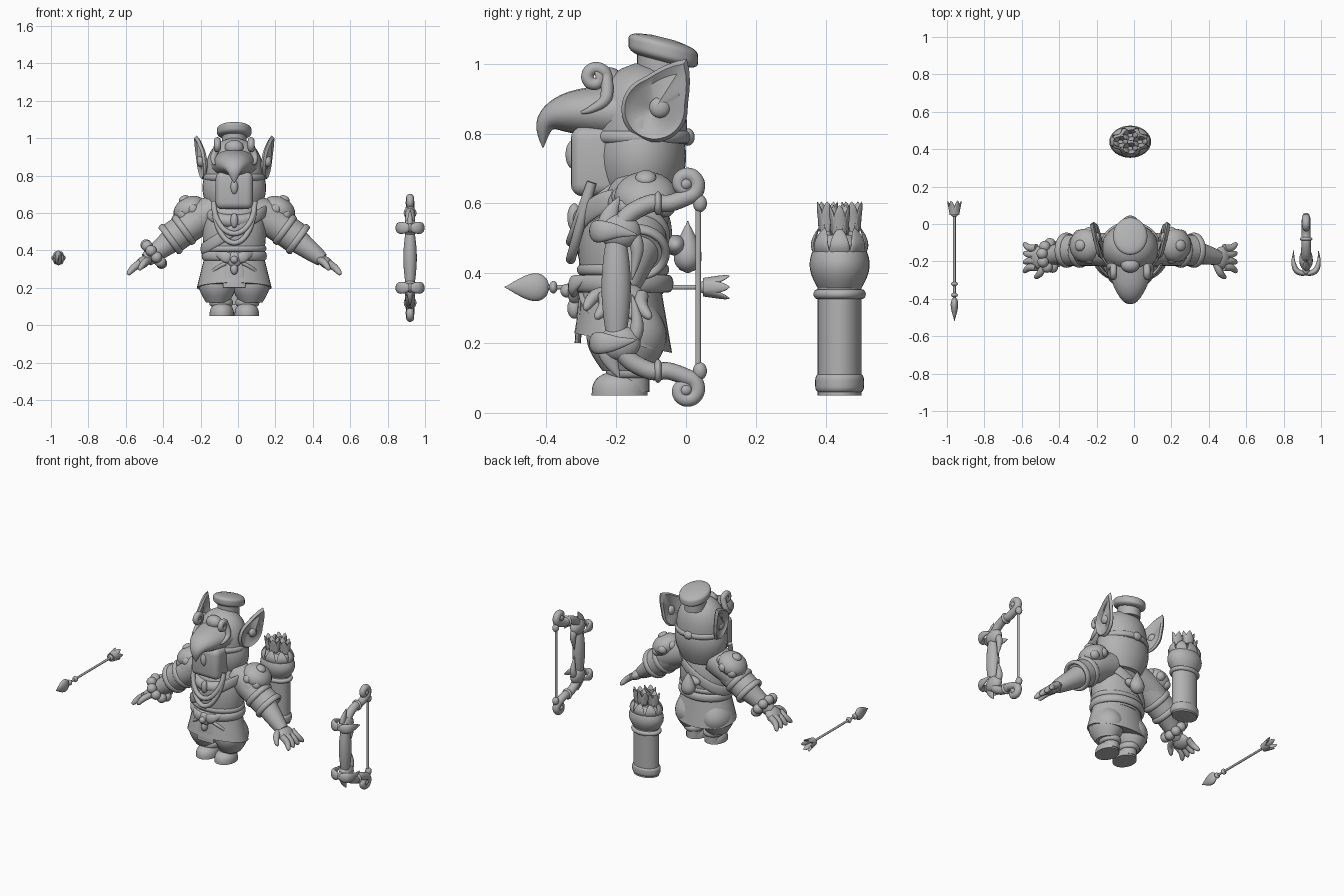
import bpy, bmesh, math
from math import pi, tau, sin, cos
from mathutils import Vector, Matrix

cube = bpy.data.objects.get("Cube")
if cube:
    bpy.data.objects.remove(cube, do_unlink=True)

shade = (.45, .45, .45, 1)
clay = bpy.data.materials.new("grey_clay")
clay.use_nodes = True
clay.diffuse_color = shade
clay.node_tree.nodes["Principled BSDF"].inputs["Base Color"].default_value = shade

X, Y, Z = Vector((1, 0, 0)), Vector((0, 1, 0)), Vector((0, 0, 1))


def move(x, y, z):
    return Matrix.Translation((x, y, z))


def turn(angle, axis):
    return Matrix.Rotation(angle, 4, axis)


def scale(x, y, z):
    return Matrix.Diagonal((x, y, z, 1))


# Where each group of parts is centred
FIGURE = move(-.02, -.18, 0)
HEAD = move(-.02, -.13, .86)
QUIVER = move(-.02, .44, .05) @ scale(1.3, 1, 1)
ARROW = move(-.96, -.2, .36) @ turn(-pi / 2, "X")
BOW = move(.92, 0, .36)
SIDES = (("right", scale(-1, 1, 1)), ("left", scale(1, 1, 1)))


# Thickness rules along a part, from its start at t = 0 to its end at t = 1
def even(t):
    return 1


def taper(t):
    return 1 - t / 2


def spike(t):
    return max(.02, 1 - t)


def barrel(t):
    return .6 + .4 * sin(pi * t)


def dome(t):
    return max(.02, 1 - t ** 3) ** .5


def blob(t):
    return max(.1, 1 - (2 * t - 1) ** 4) ** .5


def leaf(t):
    return max(.03, sin(pi * t ** .6))


def bud(t):
    return leaf(1 - t)


def petal(t):
    return max(.03, cos(pi / 2 * t * t))


def chest(t):
    return .88 + .4 * t - .75 * t ** 3


def finish(name, group, bm):
    bm.transform(group)
    bmesh.ops.recalc_face_normals(bm, faces=bm.faces)
    mesh = bpy.data.meshes.new(name)
    bm.to_mesh(mesh)
    bm.free()
    mesh.materials.append(clay)
    mesh.polygons.foreach_set("use_smooth", [True] * len(mesh.polygons))
    mesh.set_sharp_from_angle(angle=pi / 4)
    ob = bpy.data.objects.new(name, mesh)
    bpy.context.scene.collection.objects.link(ob)


def skin(name, group, rings, closed=False):
    bm = bmesh.new()
    rows = [[bm.verts.new(p) for p in ring] for ring in rings]
    for a, b in zip(rows, rows[1:] + rows[:1] if closed else rows[1:]):
        for j in range(len(a)):
            bm.faces.new((a[j - 1], a[j], b[j], b[j - 1]))
    if not closed:
        bm.faces.new(rows[0])
        bm.faces.new(rows[-1])
    finish(name, group, bm)


def around(count):
    return [tau * k / count for k in range(count)]


def spline(points, closed, steps=6):
    pts, n, out = [Vector(p) for p in points], len(points), []
    for i in range(n if closed else n - 1):
        a, b, c, d = (pts[j % n if closed else min(max(j, 0), n - 1)] for j in range(i - 1, i + 3))
        for t in (k / steps for k in range(steps)):
            out.append(b + (c - a) * t / 2 + (a - b * 2.5 + c * 2 - d / 2) * t ** 2
                       + (b * 3 - a - c * 3 + d) * t ** 3 / 2)
    return out if closed else out + [pts[-1]]


def tube(name, group, points, radius, shape=even, flat=1, up=X, closed=False):
    """Sweep along points; flat scales the section in the direction of up."""
    path, rings = spline(points, closed), []
    last = len(path) - 1
    for i, p in enumerate(path):
        ahead = path[(i + 1) % len(path) if closed else min(i + 1, last)]
        back = path[i - 1 if closed else max(i - 1, 0)]
        along = (ahead - back).normalized()
        side = along.cross(up).normalized()
        r = radius * shape(i / last)
        rings.append([p + r * (side * cos(a) + side.cross(along) * sin(a) * flat) for a in around(20)])
    skin(name, group, rings, closed)


def loft(name, group, low, high, rx, ry, shape=even, x=0, y=0, slope=0, steps=16):
    """Upright oval solid whose thickness follows the shape rule."""
    rings = []
    for t in (k / steps for k in range(steps + 1)):
        r, z = shape(t), low + (high - low) * t
        rings.append([(x + r * rx * cos(a), y + r * ry * sin(a), z + slope * r * ry * sin(a)) for a in around(32)])
    skin(name, group, rings)


def ring(name, group, z, rx, ry, thick, tall, lean=0, slope=0):
    points = [(rx * cos(a), ry * sin(a), z + lean * rx * cos(a) + slope * ry * sin(a)) for a in around(16)]
    tube(name, group, points, thick, flat=tall / thick, up=Z, closed=True)


def ball(name, group, at, size):
    bm = bmesh.new()
    bmesh.ops.create_uvsphere(bm, u_segments=24, v_segments=16, radius=1, matrix=move(*at) @ scale(*size))
    finish(name, group, bm)


def petals(name, group, count, radius, height, width, flare):
    for a in around(count):
        out, thin = Vector((cos(a), sin(a), 0)), .008
        points = [out * radius * .7, out * radius + Z * height / 2, out * radius * flare + Z * height]
        tube(name, group, points, thin, petal, width / thin, Z.cross(out))


def spiral(x, y, z, size, start):
    turns = [(start + k * pi / 4, size * (1 - k / 13)) for k in range(11)]
    return [(x, y + r * cos(a), z + r * sin(a)) for a, r in turns]


# Torso, skirt and belt
loft("torso", FIGURE, .34, .68, .17, .13, chest)
loft("skirt", FIGURE, .2, .4, .2, .14, lambda t: 1 - t / 4, slope=-.2)
ring("belt", FIGURE, .37, .16, .13, .014, .025)
ring("sash_roll", FIGURE, .41, .16, .12, .012, .016)
ring("shoulder_strap", FIGURE, .51, .17, .13, .01, .03, lean=.6)
ball("buckle", FIGURE, (0, -.14, .35), (.04, .02, .04))
ball("buckle_gem", FIGURE, (0, -.16, .35), (.02, .02, .02))
ball("buckle_drop", FIGURE, (0, -.14, .3), (.02, .02, .03))
tube("front_cloth", FIGURE, [(0, -.12, .35), (0, -.13, .2)], .06, lambda t: barrel(t / 2), .15, Y)
loft("pouch", FIGURE, .4, .55, .045, .04, leaf, y=.185)
ball("pouch_clasp", FIGURE, (0, .15, .48), (.06, .03, .03))

# Collar and necklaces
ring("collar", FIGURE, .6, .12, .11, .035, .035, slope=.4)
for drop in (.17, .22):
    arc = [pi + pi * k / 8 for k in range(9)]
    tube("necklace", FIGURE, [(.11 * cos(a), -.09 + .06 * sin(a), .66 + drop * sin(a)) for a in arc], .014, up=Y)
ball("pendant", FIGURE, (0, -.14, .56), (.02, .02, .04))

for side, flip in SIDES:
    # Belt trimmings, legs and feet
    half = FIGURE @ flip
    tube("skirt_edge", half, [(0, -.12, .35), (.1, -.1, .3), (.19, 0, .2)], .01, up=Y)
    tube("buckle_wing", half, [(.01, -.14, .35), (.06, -.14, .37), (.11, -.1, .39)], .03, leaf, .5, Y)
    loft(side + "_trouser", half, .12, .32, .1, .115, barrel, x=.09, y=.01)
    ring(side + "_trouser_cuff", half @ move(.07, .02, 0), .12, .05, .055, .014, .02)
    loft(side + "_foot", half, .05, .12, .065, .08, dome, x=.067, y=-.01)
    loft(side + "_ankle", half, .06, .14, .05, .055, x=.067, y=.02)

    # Sleeve, shoulder pad and forearm
    tube(side + "_sleeve", half, [(.1, .04, .61), (.23, .045, .55), (.35, .04, .45)], .09, dome, up=Y)
    tube(side + "_upper_sleeve", half, [(.15, .04, .59), (.34, .04, .46)], .085, up=Y)
    tube(side + "_forearm", half, [(.3, .04, .48), (.47, 0, .35)], .075, taper, up=Y)
    for x, z in ((.27, .51), (.34, .46)):
        ring(side + "_sleeve_band", half @ move(x, .04, z) @ turn(2.2, "Y"), 0, .082, .082, .012, .018)
    pad = half @ move(.24, .065, .62) @ turn(.5, "Y")
    ball(side + "_shoulder_pad", pad, (0, 0, 0), (.09, .09, .065))
    ball(side + "_pad_boss", pad, (0, 0, .06), (.03, .03, .02))
    for a in around(7):
        ball(side + "_pad_scallop", pad, (.07 * cos(a), .07 * sin(a), -.01), (.03, .03, .03))

    # Hand with fanned fingers
    hand = half @ move(.49, 0, .335)
    ball(side + "_palm", hand @ turn(.65, "Y"), (0, 0, 0), (.05, .06, .03))
    for k in range(4):
        y = (k - 1.5) * .035
        tube(side + "_finger", hand, [(.01, y, 0), (.05, y, -.03), (.08, y * 1.5, -.065)], .02, dome, up=Y)
    tube(side + "_thumb", hand, [(-.03, -.03, .01), (-.01, -.08, 0), (.02, -.11, -.04)], .02, dome, up=Y)

    # Brow curl and pointed ear
    half = HEAD @ flip
    stem = [(.1, -.17, 0), (.11, -.14, .01), (.11, -.1, .04)]
    tube(side + "_brow_curl", half, stem + spiral(.09, -.13, .1, .032, 0), .018, lambda t: min(1, .2 + 5 * t))
    outline = []
    for d in (tau * k / 40 for k in range(-20, 20)):
        r = .095 * (1 + .8 * max(0, 1 - abs(d)) ** 2)
        outline.append((r * cos(1 + d), r * sin(1 + d)))
    dish = ((.05, -.01), (.9, -.01), (1, 0), (.9, .015), (.7, 0), (.05, 0))
    skin(side + "_ear", half @ move(.17, .04, .01),
         [[(out + y * .17 + z * .1, y * f, z * f) for y, z in outline] for f, out in dish])
    ball(side + "_ear_stud", half, (.18, .055, .015), (.02, .03, .03))

# Bead bracelet on the right wrist
wrist = FIGURE @ move(-.43, .01, .38) @ turn(-.7, "Y")
for a in around(9):
    ball("bracelet_bead", wrist, (0, .065 * cos(a), .065 * sin(a)), (.03, .03, .03))

# Face, hair, helmet and beak
bm = bmesh.new()
bmesh.ops.create_cube(bm, size=1, matrix=move(0, -.085, -.14) @ scale(.2, .23, .2))
bmesh.ops.bevel(bm, geom=bm.edges[:], offset=.035, segments=4, profile=.5, affect="EDGES")
finish("face", HEAD, bm)
ball("nose", HEAD, (0, -.195, -.12), (.02, .02, .04))
loft("hair", HEAD, -.27, .02, .17, .13, lambda t: barrel(t) ** .7)
loft("helmet", HEAD, -.09, .14, .155, .134, dome)
ring("helmet_band", HEAD, -.07, .15, .13, .014, .018)
ball("band_knot", HEAD, (0, .135, -.07), (.03, .02, .025))
tube("beak", HEAD, [(0, -.05, 0), (0, -.2, 0), (0, -.27, -.03), (0, -.28, -.1)], .09, spike, 1.5)
ball("forehead_boss", HEAD, (0, -.09, .09), (.05, .04, .04))
loft("top_knot_stem", HEAD, .09, .17, .065, .07, y=.06, slope=-.2)
loft("top_knot_cap", HEAD, .14, .215, .092, .1, blob, y=.065, slope=-.25)

# Quiver with petals and arrow fletchings
loft("quiver_base", QUIVER, 0, .07, .07, .07, lambda t: blob(t * .9 + .05))
loft("quiver_body", QUIVER, 0, .33, .063, .063)
ring("quiver_neck", QUIVER, .29, .063, .063, .012, .014)
loft("quiver_bulb", QUIVER, .29, .46, .086, .086, barrel)
petals("quiver_petal", QUIVER @ move(0, 0, .38), 8, .075, .1, .03, .8)
for k, a in enumerate(around(4)):
    bundle = QUIVER @ move(.04 * cos(a), .035 * sin(a), .46 + .01 * (k % 2))
    loft("quiver_shaft", bundle, -.05, .06, .01, .01)
    petals("quiver_fletching", bundle, 5, .02, .085, .02, 1.5)

# Loose arrow, drawn along its own axis
loft("arrow_shaft", ARROW, -.2, .25, .007, .007)
loft("arrow_head", ARROW, -.32, -.19, .02, .04, bud)
for z in (-.18, -.12, .25):
    ball("arrow_collar", ARROW, (0, 0, z), (.018, .018, .012))
petals("arrow_fletching", ARROW @ move(0, 0, .25), 6, .025, .075, .018, 1.5)

# Bow: grip, string and two mirrored limbs
loft("bow_grip", BOW, -.16, .16, .036, .042, barrel, y=-.2)
loft("bow_string", BOW, -.26, .26, .008, .008, y=.035)
for end, flip in (("lower", scale(1, 1, -1)), ("upper", scale(1, 1, 1))):
    limb = BOW @ flip
    ball(end + "_bow_knob", limb, (0, -.19, .16), (.036, .06, .05))
    ball(end + "_bow_gem", limb, (0, -.25, .16), (.02, .025, .025))
    path = [(0, -.2, .16), (0, -.16, .21), (0, -.1, .24), (0, -.05, .24)]
    tube(end + "_bow_limb", limb, path + spiral(0, 0, .295, .038, -pi / 2), .027, lambda t: 1 - t * .4)
    ball(end + "_curl_eye", limb, (0, 0, .295), (.025, .02, .02))
    ball(end + "_string_knot", limb, (0, .04, .24), (.02, .02, .025))
    ball(end + "_limb_ring", limb, (0, -.08, .24), (.034, .014, .034))
    tube(end + "_bow_leaf", limb, [(0, -.22, .15), (0, -.22, .2), (0, -.19, .26)], .03, leaf, .6)
    tube(end + "_inner_leaf", limb, [(0, -.15, .16), (0, -.14, .1), (0, -.155, .02)], .02, leaf)
    for side, mirror in SIDES:
        claw = [(0, -.27, .16), (.05, -.25, .16), (.068, -.2, .16), (.066, -.14, .15)]
        tube(side + "_" + end + "_claw", limb @ mirror, claw, .016, leaf, 2, Z)
